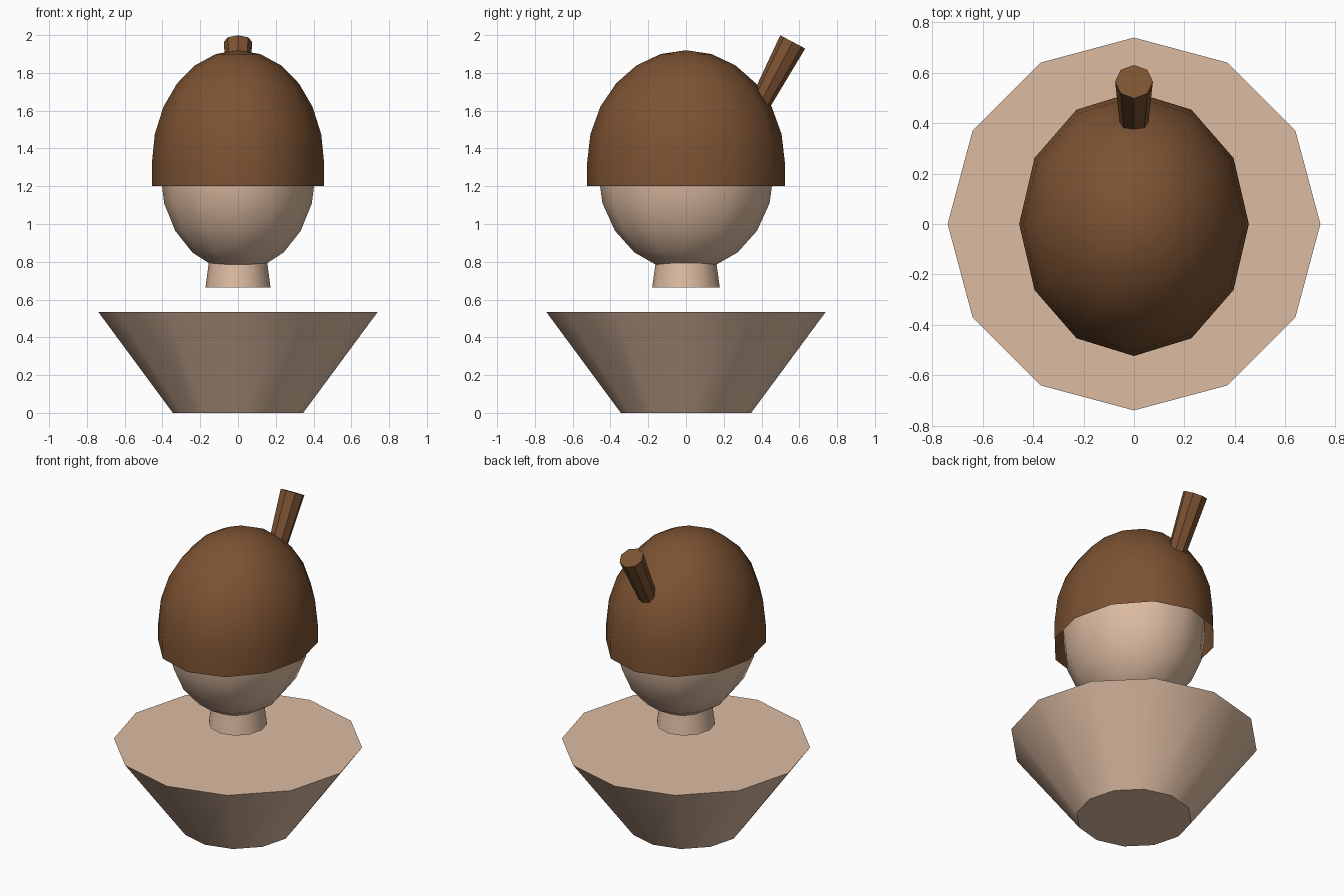
import bpy, bmesh, math

if "Cube" in bpy.data.objects:
    bpy.data.objects.remove(bpy.data.objects["Cube"])

def material(name, rgb):
    m = bpy.data.materials.new(name)
    m.diffuse_color = (*rgb, 1)
    m.use_nodes = True
    m.node_tree.nodes["Principled BSDF"].inputs["Base Color"].default_value = m.diffuse_color
    return m

skin = material("skin_tan", (0.72, 0.50, 0.36))
brown = material("hair_brown", (0.20, 0.085, 0.032))

def finish(ob, name, mat):
    ob.name = name
    ob.data.materials.append(mat)
    bpy.ops.object.shade_smooth_by_angle(angle=math.radians(40))
    return ob

def lathe(name, profile, mat, sides=12, sx=1.0, sy=1.0, cap_bottom=True, cap_top=True):
    """Revolve (radius, z) pairs; a zero radius makes a pole."""
    bm = bmesh.new()
    rings = []
    for r, z in profile:
        n = 1 if r < 1e-6 else sides
        rings.append([bm.verts.new((r * sx * math.cos(2 * math.pi * i / sides),
                                    r * sy * math.sin(2 * math.pi * i / sides), z))
                      for i in range(n)])
    for a, b in zip(rings, rings[1:]):
        for i in range(sides):
            j = (i + 1) % sides
            if len(a) == 1:
                bm.faces.new((a[0], b[j], b[i]))
            elif len(b) == 1:
                bm.faces.new((a[i], a[j], b[0]))
            else:
                bm.faces.new((a[i], a[j], b[j], b[i]))
    if cap_bottom and len(rings[0]) > 1:
        bm.faces.new(rings[0][::-1])
    if cap_top and len(rings[-1]) > 1:
        bm.faces.new(rings[-1])
    me = bpy.data.meshes.new(name)
    bm.to_mesh(me)
    bm.free()
    ob = bpy.data.objects.new(name, me)
    bpy.context.collection.objects.link(ob)
    bpy.ops.object.select_all(action='DESELECT')
    ob.select_set(True)
    bpy.context.view_layer.objects.active = ob
    return finish(ob, name, mat)

# Torso: upside-down cone section
lathe("torso", [(0.345, 0), (0.74, 0.535)], skin)

# Neck: short taper running up into the head
lathe("neck", [(0.172, 0.665), (0.15, 0.83)], skin, sy=1.04)

# Head: stretched sphere
angles = [math.radians(a) for a in range(-90, 91, 18)]
lathe("head", [(math.cos(a), 1.27 + 0.52 * math.sin(a)) for a in angles],
      skin, sx=0.411, sy=0.465)

# Hair: open dome with a short straight skirt
dome = [(1.0, 1.2)] + [(math.cos(math.radians(a)), 1.32 + 0.6 * math.sin(math.radians(a)))
                       for a in range(0, 91, 15)]
lathe("hair", dome, brown, sx=0.456, sy=0.524, cap_bottom=False)

# Ponytail: tapered stick leaning backwards, rooted in the hair
tail = lathe("ponytail", [(0.054, -0.4), (0.075, 0)], brown, sides=8)
tail.location = (0, 0.565, 1.964)
tail.rotation_euler = (math.radians(-28), 0, 0)
